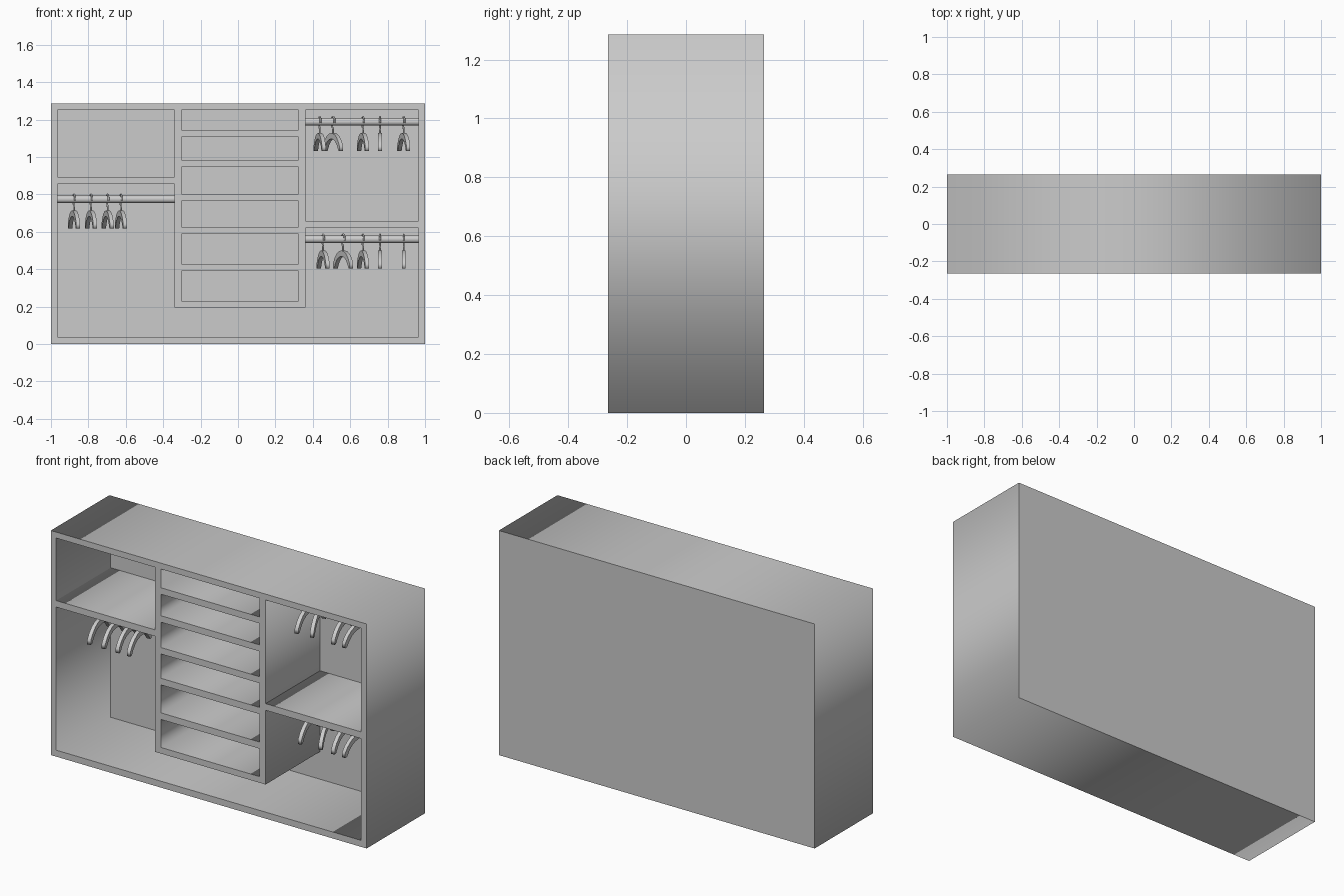
import bpy
from math import pi, radians, sin, cos

if "Cube" in bpy.data.objects:
    bpy.data.objects.remove(bpy.data.objects["Cube"])

D = 0.265                 # half depth
L, R = -0.966, 0.966      # inner side walls
TOP, FLOOR = 1.251, 0.037
BACK = 0.228              # face of the back panel


def link(name, data, loc=(0, 0, 0), rot=(0, 0, 0)):
    ob = bpy.data.objects.new(name, data)
    bpy.context.collection.objects.link(ob)
    ob.location, ob.rotation_euler = loc, rot
    return ob


def curve_mesh(name, loops, extrude=0, bevel=0):
    """Mesh from closed filled outlines, or from one open wire path if bevel is set."""
    cu = bpy.data.curves.new(name, 'CURVE')
    cu.dimensions = '3D' if bevel else '2D'
    if not bevel:
        cu.fill_mode = 'BOTH'
    cu.extrude, cu.bevel_depth, cu.bevel_resolution = extrude, bevel, 1
    cu.use_fill_caps = bool(bevel)
    for pts in loops:
        sp = cu.splines.new('POLY')
        sp.points.add(len(pts) - 1)
        for p, (u, v) in zip(sp.points, pts):
            p.co = (u, v, 0, 1)
        sp.use_cyclic_u = not bevel
    ob = link(name, cu)
    dg = bpy.context.evaluated_depsgraph_get()
    me = bpy.data.meshes.new_from_object(ob.evaluated_get(dg))
    bpy.data.objects.remove(ob)
    me.name = name
    return me


def rect(x0, x1, z0, z1):
    return [(x0, z0), (x1, z0), (x1, z1), (x0, z1)]


def panel(name, loops, y0, y1):
    """Front-facing x-z outline with depth from y0 to y1."""
    me = curve_mesh(name, loops, (y1 - y0) / 2)
    return link(name, me, (0, (y0 + y1) / 2, 0), (pi / 2, 0, 0))


# Outer carcass and back panel
panel("carcass", [rect(-1, 1, 0, 1.285), rect(L, R, FLOOR, TOP)], -D, D)
panel("back_panel", [rect(L, R, FLOOR, TOP)], BACK, D)

# Hanging centre tower, open at the top, with five closed cells
TL, TR, CL, CR = -0.34, 0.36, -0.302, 0.323
tower = [(TL, 0.195), (TR, 0.195), (TR, TOP), (CR, TOP), (CR, 1.144),
         (CL, 1.144), (CL, TOP), (TL, TOP)]
cells = [(0.984, 1.107), (0.802, 0.947), (0.626, 0.765), (0.428, 0.588), (0.230, 0.390)]
panel("centre_tower", [tower] + [rect(CL, CR, a, b) for a, b in cells], -D, BACK)

# Side shelves
panel("left_shelf", [rect(L, TL, 0.856, 0.893)], -D, BACK)
panel("right_shelf", [rect(TR, R, 0.62, 0.658)], -D, BACK)

# Hanger shapes, with the origin on the rod axis
half = [(0, -0.06), (0.04, -0.065), (0.075, -0.079), (0.105, -0.101), (0.129, -0.130),
        (0.129, -0.156), (0.113, -0.156), (0.091, -0.128), (0.065, -0.107),
        (0.035, -0.095), (0, -0.091)]
outline = half + [(-u, v) for u, v in half[-2:0:-1]]
arm_mesh = curve_mesh("hanger_arm", [outline], 0.0105)
arc = [(0.026 * cos(radians(a)), 0.026 * sin(radians(a))) for a in range(-45, 200, 24)]
hook_mesh = curve_mesh("hanger_hook", [[(0, -0.064), (0, -0.04)] + arc], 0, 0.005)

# Rods and their hangers: (name, x start, x end, height, [(x, yaw in degrees)])
rods = [
    ("left", L, TL, 0.774, [(-0.877, 10), (-0.786, 10), (-0.697, 10), (-0.626, 10)]),
    ("upper_right", TR, R, 1.188, [(0.437, 10), (0.508, 20), (0.668, 10), (0.759, 0), (0.886, 11)]),
    ("lower_right", TR, R, 0.560, [(0.455, 11), (0.562, 20), (0.668, 10), (0.759, 0), (0.886, 0)]),
]
octagon = [(0.0215 * cos(pi / 8 + i * pi / 4), 0.0215 * sin(pi / 8 + i * pi / 4)) for i in range(8)]
for name, x0, x1, z, hangers in rods:
    rod = curve_mesh(name + "_rod", [octagon], (x1 - x0) / 2)
    link(name + "_rod", rod, ((x0 + x1) / 2, 0, z), (pi / 2, 0, pi / 2))
    for i, (x, yaw) in enumerate(hangers, 1):
        rot = (pi / 2, 0, pi / 2 + radians(yaw))
        link(f"{name}_hanger_arm_{i}", arm_mesh, (x, 0, z), rot)
        link(f"{name}_hanger_hook_{i}", hook_mesh, (x, 0, z), rot)
